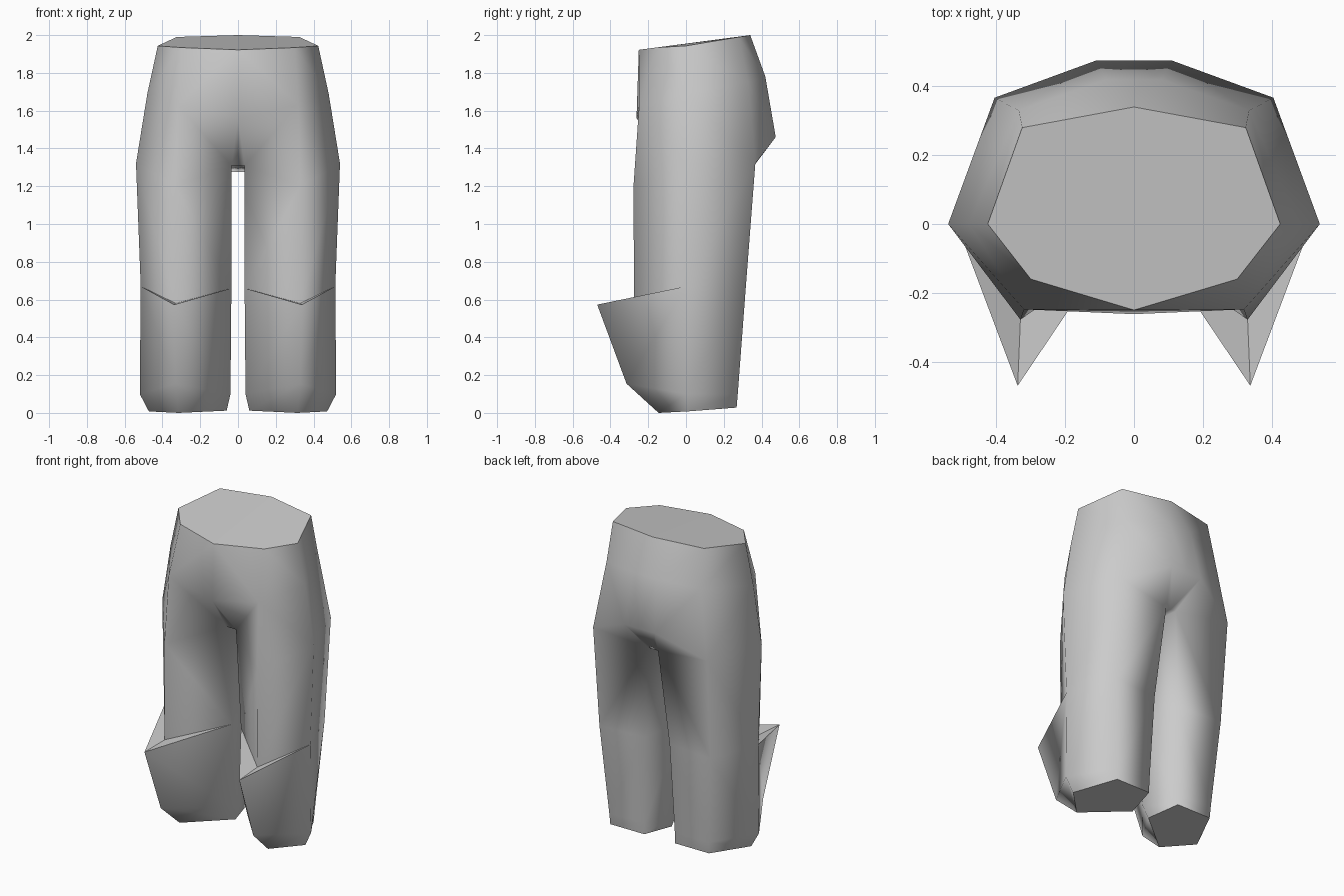
import bpy, bmesh

if "Cube" in bpy.data.objects:
    bpy.data.objects.remove(bpy.data.objects["Cube"])

# Points of the right half, named by ring and column
P = {
    # waist ring
    "w_fc": (0, -.25, 1.922), "w_f": (.30, -.16, 1.934), "w_o": (.425, 0, 1.943),
    "w_b": (.325, .28, 1.99), "w_bc": (0, .34, 2.0),
    # upper hip ring
    "h_fc": (0, -.262, 1.56), "h_f": (.32, -.248, 1.63), "h_o": (.48, 0, 1.69),
    "h_b": (.335, .33, 1.75), "h_bp": (.08, .42, 1.78), "h_bc": (0, .42, 1.78),
    # seat and crotch
    "s_bc": (0, .475, 1.46), "s_bp": (.11, .475, 1.46),
    "c_f0": (0, -.07, 1.31), "c_b0": (0, .335, 1.275),
    # top of the leg: outer, front, inner, back inner, back
    "t_o": (.54, 0, 1.32), "t_f": (.33, -.278, 1.20), "t_i": (.035, -.07, 1.31),
    "t_n": (.035, .335, 1.275), "t_b": (.405, .367, 1.32),
    # knee ring and the flared point in front of it
    "k_o": (.515, 0, .67), "k_f": (.33, -.275, .58), "k_i": (.035, -.02, .66),
    "k_n": (.09, .295, .67), "k_b": (.395, .317, .67), "flare": (.338, -.47, .573),
    # ankle ring
    "a_o": (.52, 0, .10), "a_f": (.33, -.315, .155), "a_i": (.04, .03, .10),
    "a_n": (.108, .268, .10), "a_b": (.355, .274, .10),
    # sole ring
    "b_o": (.472, .01, .008), "b_f": (.315, -.145, 0), "b_i": (.06, .06, .012),
    "b_n": (.11, .268, .028), "b_b": (.352, .268, .028),
}

bm = bmesh.new()
V = {k: bm.verts.new(co) for k, co in P.items()}


def face(names, flat=False):
    f = bm.faces.new([V[n] for n in names.split()])
    f.smooth = not flat


def band(upper, lower, closed=False):
    """Quads between two rings of named points."""
    u, l = upper.split(), lower.split()
    for i in range(len(u) if closed else len(u) - 1):
        j = (i + 1) % len(u)
        face(f"{u[i]} {l[i]} {l[j]} {u[j]}")


def ring(prefix):
    return " ".join(prefix + "_" + c for c in "ofinb")


# hips
band("w_fc w_f w_o w_b", "h_fc h_f h_o h_b")
face("w_b h_b h_bp w_bc")
face("w_bc h_bp h_bc")
band("h_f h_o h_b h_bp h_bc", "t_f t_o t_b s_bp s_bc")
# groin and crotch
face("h_fc c_f0 t_i")
face("h_fc t_i h_f")
face("h_f t_i t_f")
face("t_b t_n s_bp")
face("s_bp t_n c_b0 s_bc")
face("c_f0 c_b0 t_n t_i")
# leg, flared shin and foot
band(ring("t"), ring("k"), True)
band("k_o flare k_i k_n k_b", ring("a"), True)
band(ring("a"), ring("b"), True)
# flat caps: waist, flare shelf, sole
face("w_fc w_f w_o w_b w_bc", True)
face("k_o k_f flare", True)
face("k_f k_i flare", True)
face(ring("b"), True)

# mirrored left half
bmesh.ops.mirror(bm, geom=bm.verts[:] + bm.edges[:] + bm.faces[:],
                 axis='X', merge_dist=0.001)
bmesh.ops.recalc_face_normals(bm, faces=bm.faces[:])

# crisp borders around the flat caps
for e in bm.edges:
    if any(not f.smooth for f in e.link_faces):
        e.smooth = False

mesh = bpy.data.meshes.new("trousers")
bm.to_mesh(mesh)
bm.free()
trousers = bpy.data.objects.new("trousers", mesh)
bpy.context.collection.objects.link(trousers)

grey = bpy.data.materials.new("plain grey")
grey.diffuse_color = (0.6, 0.6, 0.6, 1)
grey.use_nodes = True
grey.node_tree.nodes["Principled BSDF"].inputs["Base Color"].default_value = grey.diffuse_color
mesh.materials.append(grey)
